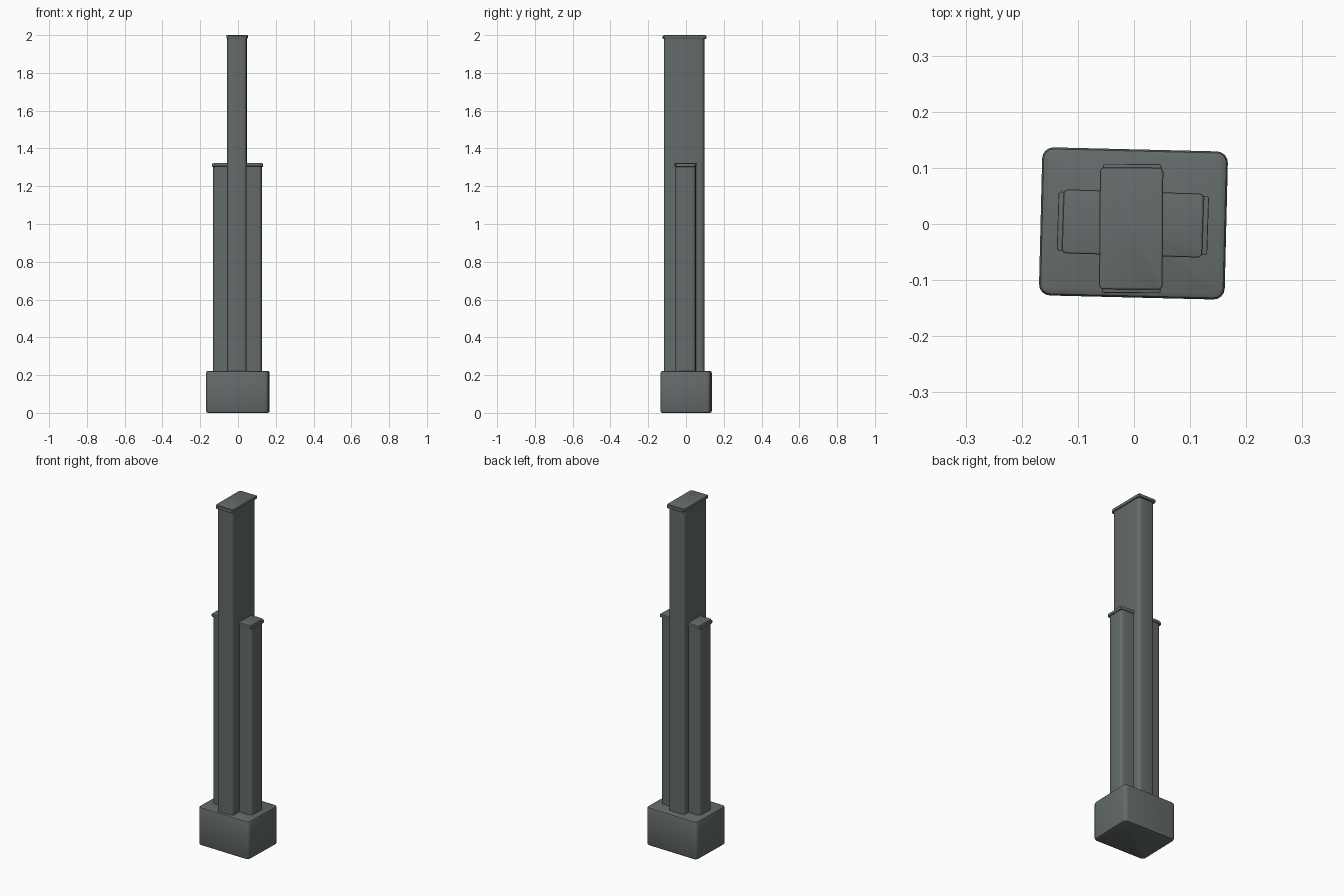
import bpy, bmesh, math

if "Cube" in bpy.data.objects:
    bpy.data.objects.remove(bpy.data.objects["Cube"])

mat = bpy.data.materials.new("dark slate grey")
mat.diffuse_color = (0.127, 0.147, 0.144, 1)
mat.use_nodes = True
mat.node_tree.nodes["Principled BSDF"].inputs["Base Color"].default_value = mat.diffuse_color


def block(name, cx, cy, w, d, z0, z1, corner, edge, turn):
    """Box with rounded upright corners and softened top and bottom edges."""
    bm = bmesh.new()
    bmesh.ops.create_cube(bm, size=1)
    bmesh.ops.scale(bm, vec=(w, d, z1 - z0), verts=bm.verts)
    upright = [e for e in bm.edges
               if abs(e.verts[0].co.z - e.verts[1].co.z) > 1e-6]
    bmesh.ops.bevel(bm, geom=upright, offset=corner, segments=4,
                    profile=0.5, affect='EDGES')
    if edge:
        rims = [e for e in bm.edges
                if abs(e.verts[0].co.z - e.verts[1].co.z) < 1e-6]
        bmesh.ops.bevel(bm, geom=rims, offset=edge, segments=2,
                        profile=0.5, affect='EDGES')
    mesh = bpy.data.meshes.new(name)
    bm.to_mesh(mesh)
    bm.free()
    mesh.materials.append(mat)
    ob = bpy.data.objects.new(name, mesh)
    ob.location = (cx, cy, (z0 + z1) / 2)
    ob.rotation_euler.z = math.radians(turn)
    bpy.context.collection.objects.link(ob)
    bpy.ops.object.select_all(action='DESELECT')
    ob.select_set(True)
    bpy.context.view_layer.objects.active = ob
    bpy.ops.object.shade_smooth_by_angle(angle=math.radians(35))
    return ob


# Plinth
block("base", -0.001, 0.001, 0.331, 0.264, 0.0, 0.222, 0.02, 0.01, -1.4)

# Tall central slab with its thin cap and end lips
block("tall_slab", -0.005, -0.010, 0.103, 0.214, 0.2, 1.985, 0.018, 0, -0.4)
block("tall_cap", -0.005, -0.008, 0.113, 0.217, 1.982, 2.0, 0.008, 0.003, -0.4)
block("tall_cap_lip", -0.004, -0.008, 0.104, 0.230, 1.980, 1.997, 0.004, 0.002, -0.4)

# Lower cross slab, seen as a wing on each side
block("side_slab", -0.002, 0.001, 0.258, 0.106, 0.2, 1.308, 0.018, 0, -1.8)
block("side_cap", -0.002, 0.001, 0.250, 0.114, 1.305, 1.323, 0.008, 0.003, -1.8)
block("side_cap_lip", -0.002, 0.001, 0.268, 0.105, 1.303, 1.320, 0.004, 0.002, -1.8)
